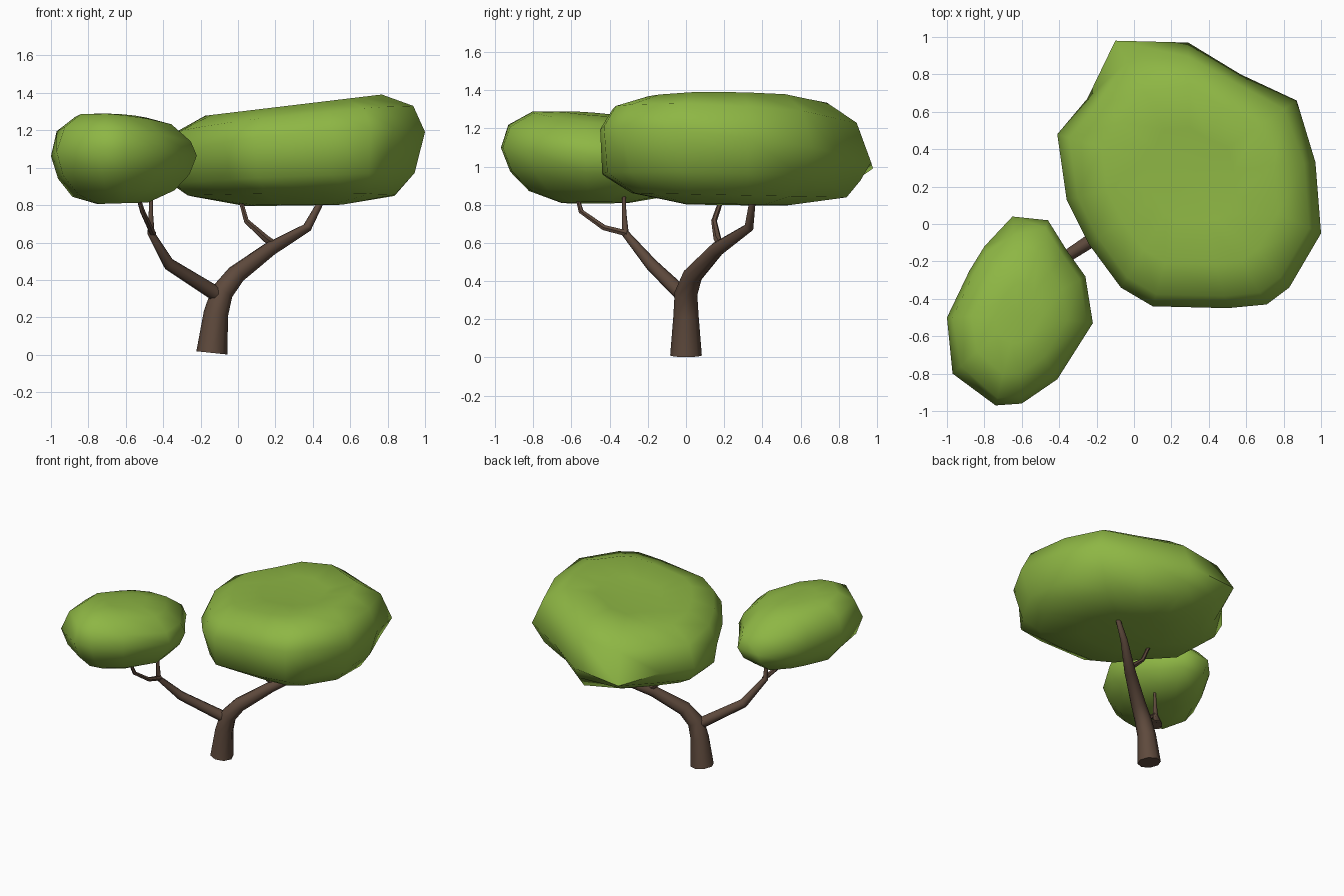
import bpy, bmesh, math
from mathutils import Vector


def material(name, rgb):
    m = bpy.data.materials.new(name)
    m.diffuse_color = (*rgb, 1)
    return m


BARK = material("bark", (0.113, 0.068, 0.046))
LEAF = material("leaf", (0.27, 0.47, 0.058))


def loft(name, rings, mat, angle):
    """Skin a list of equal-length point rings and cap both ends."""
    bm = bmesh.new()
    loops = [[bm.verts.new(p) for p in ring] for ring in rings]
    n = len(loops[0])
    for a, b in zip(loops, loops[1:]):
        for i in range(n):
            j = (i + 1) % n
            bm.faces.new((a[i], a[j], b[j], b[i]))
    for loop in (loops[0], loops[-1]):
        cap = bm.faces.new(loop)
        bmesh.ops.poke(bm, faces=[cap])
    bmesh.ops.recalc_face_normals(bm, faces=bm.faces)
    me = bpy.data.meshes.new(name)
    bm.to_mesh(me)
    bm.free()
    ob = bpy.data.objects.new(name, me)
    bpy.context.collection.objects.link(ob)
    me.materials.append(mat)
    bpy.ops.object.select_all(action='DESELECT')
    ob.select_set(True)
    bpy.context.view_layer.objects.active = ob
    bpy.ops.object.shade_smooth_by_angle(angle=math.radians(angle))
    return ob


def limb(name, path, sides=8):
    """Tapered tube along (x, y, z, radius) points."""
    pts = [Vector(p[:3]) for p in path]
    side = None
    rings = []
    for k, p in enumerate(pts):
        d = (pts[min(k + 1, len(pts) - 1)] - pts[max(k - 1, 0)]).normalized()
        ref = side or Vector((1, 0, 0))
        side = (ref - d * ref.dot(d)).normalized()
        up = d.cross(side)
        r = path[k][3]
        rings.append([p + r * (math.cos(t) * side + math.sin(t) * up)
                      for t in (2 * math.pi * i / sides for i in range(sides))])
    return loft(name, rings, BARK, 50)


def canopy(name, outline, centre, levels, corners):
    """Leaf pad: plan outline scaled per level (scale, z, x tilt, y tilt).
    corners: outline index -> extra scale per level, for irregular corners."""
    cx, cy = centre
    rings = []
    for k, (s, z, tx, ty) in enumerate(levels):
        ring = []
        for i, (x, y) in enumerate(outline):
            f = s * (corners[i][k] if i in corners else 1)
            dx, dy = (x - cx) * f, (y - cy) * f
            ring.append((cx + dx, cy + dy, z + tx * dx + ty * dy))
        rings.append(ring)
    return loft(name, rings, LEAF, 60)


# Trunk running into the main right branch
limb("trunk", [(-0.14, 0, 0.01, 0.083), (-0.118, 0, 0.22, 0.066),
               (-0.085, 0.0, 0.335, 0.06), (-0.01, 0.035, 0.43, 0.052),
               (0.17, 0.16, 0.565, 0.04), (0.37, 0.33, 0.68, 0.025),
               (0.45, 0.35, 0.83, 0.016), (0.48, 0.36, 0.92, 0.01)])
limb("right_twig", [(0.21, 0.19, 0.58, 0.022), (0.15, 0.165, 0.62, 0.021),
                    (0.045, 0.147, 0.715, 0.015), (0.01, 0.19, 0.84, 0.012)], 6)
# Left branch with its two twigs
limb("left_branch", [(-0.09, 0.0, 0.31, 0.04), (-0.14, -0.03, 0.34, 0.04),
                     (-0.37, -0.18, 0.485, 0.033), (-0.465, -0.318, 0.65, 0.02),
                     (-0.466, -0.324, 0.76, 0.012), (-0.463, -0.325, 0.88, 0.009)])
limb("left_twig", [(-0.455, -0.31, 0.65, 0.018), (-0.47, -0.43, 0.68, 0.016),
                   (-0.51, -0.55, 0.765, 0.014), (-0.545, -0.58, 0.88, 0.009)], 6)

# Leaf pads
canopy("large_canopy",
       [(-0.41, 0.48), (-0.25, 0.67), (-0.1, 0.98), (0.29, 0.97), (0.57, 0.8),
        (0.87, 0.66), (0.97, 0.33), (1.0, -0.05), (0.83, -0.34), (0.71, -0.43),
        (0.5, -0.45), (0.1, -0.44), (-0.07, -0.34), (-0.24, -0.11), (-0.36, 0.13)],
       (0.3, 0.27),
       [(0.38, 0.8, 0.01, -0.01), (0.77, 0.85, 0.0, -0.02), (0.92, 0.94, 0.04, -0.02),
        (1.0, 1.1, 0.08, -0.11), (0.91, 1.255, 0.1, -0.04), (0.67, 1.335, 0.12, 0),
        (0.35, 1.315, 0.1, 0)],
       {2: [0.9, 0.85, 0.92, 1, 0.93, 0.92, 0.95],
        3: [1, 1.06, 1, 1, 0.98, 1, 1],
        4: [0.95, 0.92, 0.95, 1, 1, 1, 1],
        5: [0.95, 0.92, 0.95, 1, 0.97, 0.96, 1],
        6: [1, 1.04, 1, 1, 1, 1, 1],
        9: [1, 1, 1.06, 1, 1, 1, 1],
        10: [1, 1, 1.07, 1, 1, 1, 1],
        11: [1, 1, 1.06, 1, 1, 1, 1],
        14: [1, 1.12, 1.05, 1, 1, 1, 1]})
canopy("small_canopy",
       [(-1, -0.5), (-0.88, -0.25), (-0.8, -0.12), (-0.65, 0.04), (-0.46, 0.02),
        (-0.36, -0.14), (-0.26, -0.28), (-0.22, -0.53), (-0.41, -0.83),
        (-0.6, -0.96), (-0.74, -0.97), (-0.97, -0.8)],
       (-0.62, -0.48),
       [(0.35, 0.81, 0.03, 0.0), (0.7, 0.86, 0.06, -0.05), (0.9, 0.95, 0.03, -0.06),
        (1.0, 1.06, 0.0, -0.08), (0.92, 1.165, -0.08, -0.1), (0.66, 1.25, -0.08, -0.1),
        (0.32, 1.275, -0.06, -0.07)],
       {3: [1, 1, 1, 1, 0.88, 0.9, 1],
        11: [1, 0.95, 1, 1, 0.95, 0.95, 1]})
